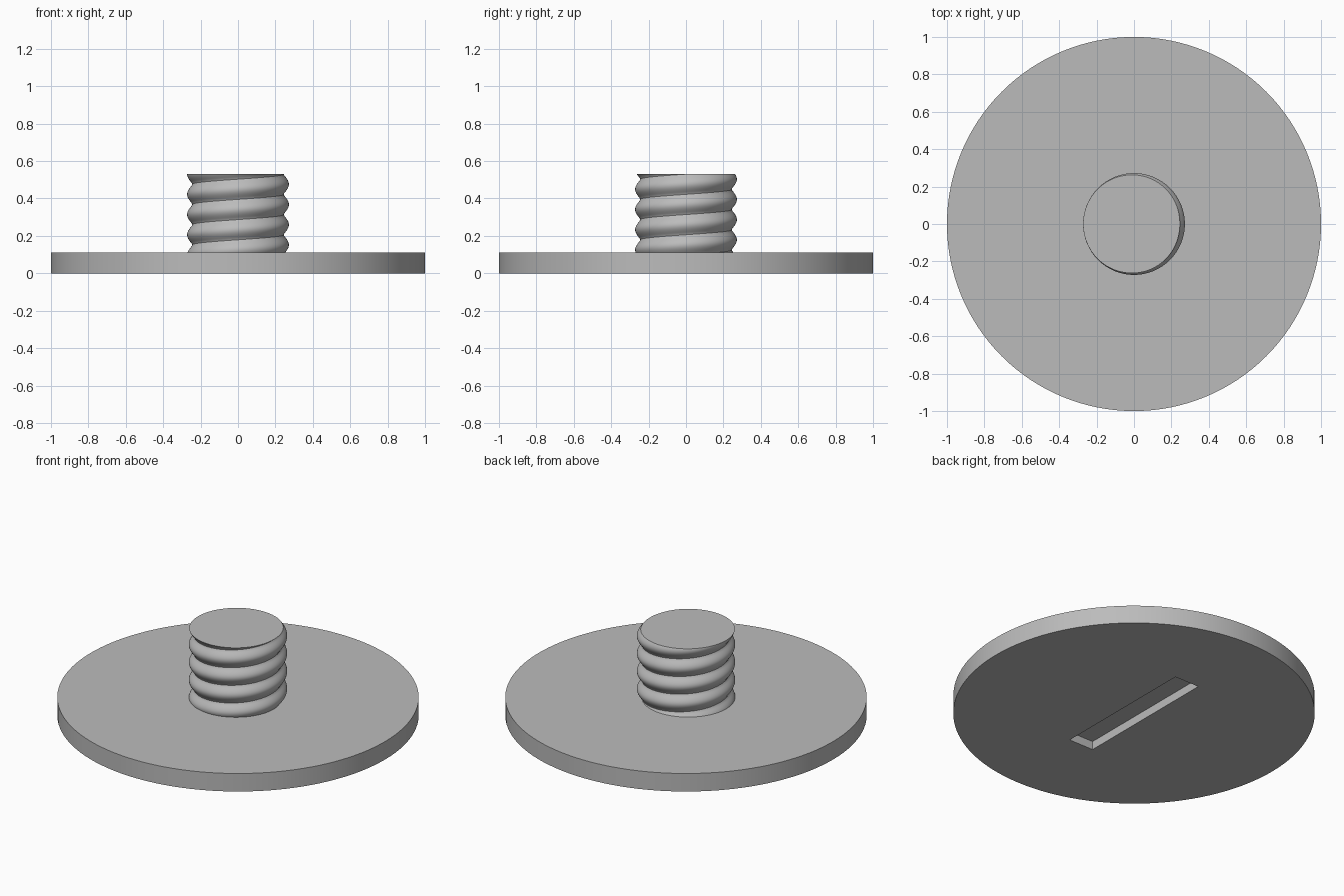
import bpy, bmesh, math
from math import pi, cos, sin, sqrt, radians

if "Cube" in bpy.data.objects:
    bpy.data.objects.remove(bpy.data.objects["Cube"], do_unlink=True)

PLATE_H = 0.11          # plate thickness
TOP = 0.53              # top of the threaded stud
PITCH = 0.108           # thread rise per turn
ROOT, DEPTH = 0.239, 0.033

steel = bpy.data.materials.new("grey steel")
steel.use_nodes = True
grey = (0.5, 0.5, 0.5, 1)
steel.diffuse_color = grey
steel.node_tree.nodes["Principled BSDF"].inputs["Base Color"].default_value = grey


def finish(obj, angle):
    """Select one object and smooth its rounded faces, keeping rims crisp."""
    bpy.ops.object.select_all(action="DESELECT")
    obj.select_set(True)
    bpy.context.view_layer.objects.active = obj
    bpy.ops.object.shade_smooth_by_angle(angle=radians(angle))


# Round base plate
bpy.ops.mesh.primitive_cylinder_add(vertices=128, radius=1, depth=PLATE_H,
                                    location=(0, 0, PLATE_H / 2))
plate = bpy.context.object
plate.name = "base_plate"
plate.data.materials.append(steel)

# Screwdriver slot cut into the underside
bpy.ops.mesh.primitive_cube_add(size=1, location=(0, 0, 0))
cutter = bpy.context.object
cutter.name = "slot_cutter"
cutter.scale = (0.165, 0.91, 0.102)
cutter.hide_render = True
cut = plate.modifiers.new("slot", "BOOLEAN")
cut.operation = "DIFFERENCE"
cut.solver = "EXACT"
cut.object = cutter
bpy.context.view_layer.objects.active = plate
bpy.ops.object.modifier_apply(modifier=cut.name)
bpy.data.objects.remove(cutter, do_unlink=True)
finish(plate, 30)

# Threaded stud: a grid that winds with the thread, then trimmed flat
COLS, ROWS = 96, 16     # steps per turn, steps per pitch
bm = bmesh.new()
grid = []
for r in range(ROWS * 7):
    phase = 2 * pi * r / ROWS
    radius = ROOT + DEPTH * sqrt(0.03 + 0.97 * cos(phase / 2) ** 2)
    ring = []
    for c in range(COLS):
        a = 2 * pi * c / COLS
        z = TOP - PITCH * 5.5 + PITCH * (c / COLS + r / ROWS)
        ring.append(bm.verts.new((radius * cos(a), radius * sin(a), z)))
    grid.append(ring)


def vert(r, c):
    """One full turn moves up by one pitch."""
    return grid[r + ROWS * (c // COLS)][c % COLS]


for r in range(ROWS * 6 - 1):
    for c in range(COLS):
        bm.faces.new((vert(r, c), vert(r, c + 1), vert(r + 1, c + 1), vert(r + 1, c)))

for height, normal in ((TOP, 1), (PLATE_H - 0.01, -1)):
    cut = bmesh.ops.bisect_plane(bm, geom=bm.verts[:] + bm.edges[:] + bm.faces[:],
                                 dist=1e-6, plane_co=(0, 0, height),
                                 plane_no=(0, 0, normal), clear_outer=True)
    rim = [e for e in bm.edges if e.is_boundary
           and all(abs(v.co.z - height) < 1e-5 for v in e.verts)]
    bmesh.ops.holes_fill(bm, edges=rim, sides=0)
loose = [v for v in bm.verts if not v.link_faces]
bmesh.ops.delete(bm, geom=loose, context="VERTS")
bmesh.ops.recalc_face_normals(bm, faces=bm.faces[:])

mesh = bpy.data.meshes.new("threaded_stud")
bm.to_mesh(mesh)
bm.free()
stud = bpy.data.objects.new("threaded_stud", mesh)
bpy.context.collection.objects.link(stud)
mesh.materials.append(steel)
finish(stud, 42)
